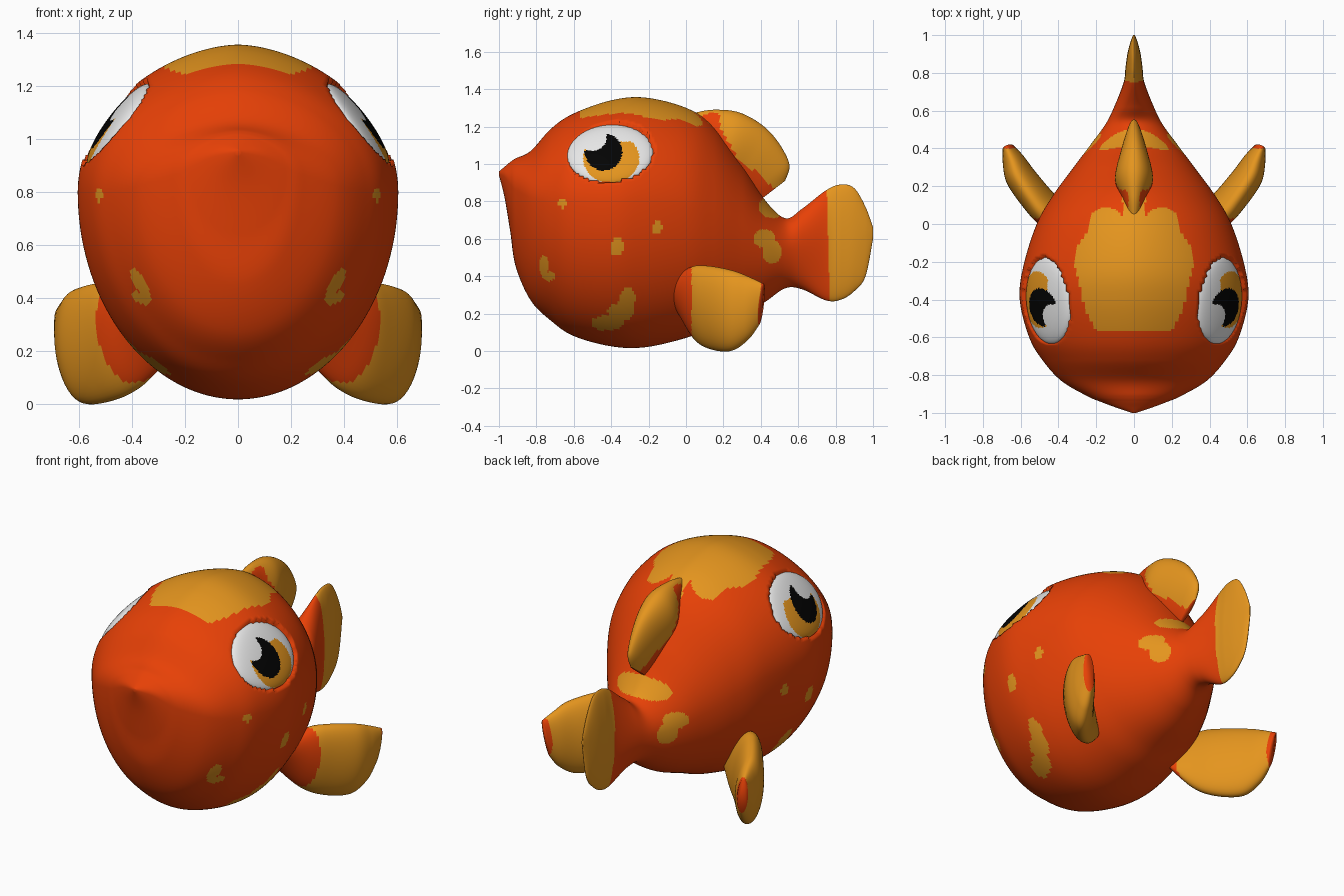
import bpy, bmesh, math
from mathutils import Vector

cube = bpy.data.objects.get("Cube")
if cube:
    bpy.data.objects.remove(cube, do_unlink=True)


def material(name, rgb):
    mat = bpy.data.materials.new(name)
    mat.use_nodes = True
    mat.diffuse_color = (*rgb, 1)
    mat.node_tree.nodes["Principled BSDF"].inputs["Base Color"].default_value = (*rgb, 1)
    return mat


RED, YELLOW, WHITE, BLACK = range(4)
PALETTE = [material("orange red", (.8, .052, .002)),
           material("golden yellow", (.78, .3, .013)),
           material("eye white", (.82, .82, .82)),
           material("pupil black", (.001, .001, .001))]


def interpolate(rows, steps):
    """Smooth curve through rows of numbers (Catmull-Rom)."""
    out = []
    last = len(rows) - 1
    for i in range(last):
        quad = [rows[max(i - 1, 0)], rows[i], rows[i + 1], rows[min(i + 2, last)]]
        for s in range(steps):
            t = s / steps
            out.append([b + t / 2 * (c - a + t * (2*a - 5*b + 4*c - d + t * (3*(b - c) + d - a)))
                        for a, b, c, d in zip(*quad)])
    out.append(list(rows[-1]))
    return out


def inside(x, y, poly):
    hit = False
    for (ax, ay), (bx, by) in zip(poly, poly[1:] + poly[:1]):
        if (ay > y) != (by > y) and x < ax + (y - ay) * (bx - ax) / (by - ay):
            hit = not hit
    return hit


def in_ellipse(y, z, cy, cz, ry, rz):
    return ((y - cy) / ry) ** 2 + ((z - cz) / rz) ** 2 < 1


def finish(name, bm, paint):
    bmesh.ops.recalc_face_normals(bm, faces=bm.faces[:])
    for face in bm.faces:
        face.smooth = True
        face.material_index = paint(face.calc_center_median())
    mesh = bpy.data.meshes.new(name)
    bm.to_mesh(mesh)
    bm.free()
    for mat in PALETTE:
        mesh.materials.append(mat)
    obj = bpy.data.objects.new(name, mesh)
    bpy.context.collection.objects.link(obj)


def loft(name, rings, paint):
    bm = bmesh.new()
    loops = [[bm.verts.new(p) for p in ring] for ring in rings]
    n = len(loops[0])
    for lo, hi in zip(loops, loops[1:]):
        for j in range(n):
            k = (j + 1) % n
            bm.faces.new((lo[j], lo[k], hi[k], hi[j]))
    bm.faces.new(loops[0])
    bm.faces.new(loops[-1])
    finish(name, bm, paint)


# Eye socket plane, shared by the body and the eyes
EYE = Vector((.447, -.405, 1.05))
OUT = Vector((.8, -.07, .6)).normalized()
ALONG = (Vector((0, 1, 0)) - OUT * OUT.y).normalized()
UP = OUT.cross(ALONG)
EYE_LENGTH, EYE_HEIGHT = .23, .195

# Body and tail: y, bottom, widest height, top, half width
BODY = [(-1, .94, .95, .96, .01), (-.97, .82, .93, .985, .1), (-.94, .64, .89, 1.01, .18),
        (-.91, .45, .86, 1.03, .25), (-.83, .27, .82, 1.07, .385), (-.72, .16, .8, 1.19, .485),
        (-.6, .08, .8, 1.27, .555), (-.4, .025, .8, 1.34, .605), (-.22, .02, .8, 1.355, .585),
        (0, .07, .77, 1.3, .515), (.15, .13, .7, 1.2, .43), (.3, .19, .62, 1, .32),
        (.42, .26, .56, .81, .23), (.53, .335, .54, .71, .15), (.62, .33, .55, .76, .105),
        (.75, .27, .56, .86, .055), (.83, .275, .57, .89, .045), (.9, .32, .58, .87, .035),
        (.96, .4, .62, .77, .02), (1, .6, .63, .66, .005)]
# Half outline of the patch on the back, then the side spots
PATCH = [(-1, -.57), (.2, -.57), (.26, -.45), (.32, -.2), (.3, -.12), (.25, -.05),
         (.22, .06), (.17, .09), (.1, .08), (.06, .04), (.06, .2), (-1, .2)]
SPOTS = [(-.66, .79, .025, .025), (-.37, .555, .035, .05), (-.155, .66, .03, .035),
         (-.76, .46, .025, .055), (-.735, .4, .035, .025), (-.31, .28, .04, .06),
         (-.35, .21, .07, .05), (-.42, .15, .09, .04), (.42, .6, .06, .05),
         (.46, .53, .05, .065), (.46, .77, .07, .06)]


def sink_socket(p):
    """Press a body point down to the socket plane if it lies under an eye."""
    rel = Vector((abs(p[0]), p[1], p[2])) - EYE
    depth = rel.dot(OUT)
    if depth > 0 and in_ellipse(rel.dot(ALONG), rel.dot(UP), 0, 0, EYE_LENGTH, EYE_HEIGHT):
        q = EYE + rel - OUT * depth
        return (math.copysign(q.x, p[0]), q.y, q.z)
    return p


def body_ring(row, n=200):
    y, low, mid, top, w = row
    ring = []
    for j in range(n):
        a = math.tau * j / n
        c, s = math.cos(a), math.sin(a)
        if s > 0:
            x = w * math.copysign(abs(c) ** 1.15, c)
            ring.append(sink_socket((x, y, mid + s * (top - mid))))
        else:
            ring.append((w * c, y, mid + s * (mid - low)))
    return ring


def paint_body(c):
    if c.y > .76 + .03 * (.6 - c.z):
        return YELLOW
    if c.z > 1 and inside(abs(c.x), c.y, PATCH):
        return YELLOW
    return YELLOW if any(in_ellipse(c.y, c.z, *s) for s in SPOTS) else RED


loft("body", [body_ring(r) for r in interpolate(BODY, 16)], paint_body)


# Fins: each station runs from an outer edge point to a lower edge point, with a thickness
def fin(name, stations, normal, paint, side=1, n=48):
    rings = []
    for ax, ay, az, bx, by, bz, t in interpolate(stations, 10):
        a, b = Vector((ax, ay, az)), Vector((bx, by, bz))
        ring = []
        for j in range(n):
            ang = math.tau * j / n
            p = (a + b) / 2 + (a - b) / 2 * math.cos(ang) + normal * t * math.sin(ang)
            ring.append((p.x * side, p.y, p.z))
        rings.append(ring)
    loft(name, rings, paint)


DORSAL = [(0, .03, 1.27, 0, .03, 1.15, .03), (0, .15, 1.29, 0, .1, 1.05, .06),
          (0, .3, 1.27, 0, .17, .95, .1), (0, .45, 1.17, 0, .25, .88, .075),
          (0, .55, 1.01, 0, .33, .83, .04), (0, .53, .91, 0, .4, .81, .015)]
DORSAL_TIP = [(.17, 1.4), (.18, 1.2), (.28, 1.02), (.4, .94), (.48, .86), (.7, .8), (.7, 1.4)]


def paint_dorsal(c):
    ridge = c.z > 1.2 and abs(c.x) < .03
    return YELLOW if ridge or inside(c.y, c.z, DORSAL_TIP) else RED


fin("dorsal_fin", DORSAL, Vector((1, 0, 0)), paint_dorsal)

PECTORAL = [(.36, -.08, .38, .26, -.02, .18, .06), (.46, .03, .45, .38, .05, .06, .085),
            (.53, .12, .455, .48, .13, .01, .085), (.615, .25, .43, .58, .24, 0, .08),
            (.65, .34, .395, .63, .33, .06, .06), (.68, .415, .36, .65, .39, .14, .03)]


def paint_pectoral(c):
    return YELLOW if .03 < c.y < .4 else RED


# Eyes: flattened domes with iris, pupil and highlight as coloured faces
def paint_eye(c):
    y, z = c.y, c.z
    if z < .905 - .25 * max(0, y + .4):
        return RED
    if in_ellipse(y, z, -.5, 1.14, .075, .07):
        return WHITE
    if in_ellipse(y, z, -.44, 1.065, .1, .1):
        return BLACK
    if z < 1.12 and in_ellipse(y, z, -.4, 1.03, .15, .13):
        return YELLOW
    return WHITE


def eye(name, side):
    bm = bmesh.new()
    bmesh.ops.create_uvsphere(bm, u_segments=96, v_segments=64, radius=1)
    for v in bm.verts:
        p = EYE + ALONG * v.co.x * EYE_LENGTH + UP * v.co.y * EYE_HEIGHT + OUT * v.co.z * .05
        v.co = (p.x * side, p.y, p.z)
    finish(name, bm, paint_eye)


for label, side in (("left", 1), ("right", -1)):
    fin(label + "_pectoral_fin", PECTORAL, Vector((.88, -.47, 0)), paint_pectoral, side)
    eye(label + "_eye", side)
